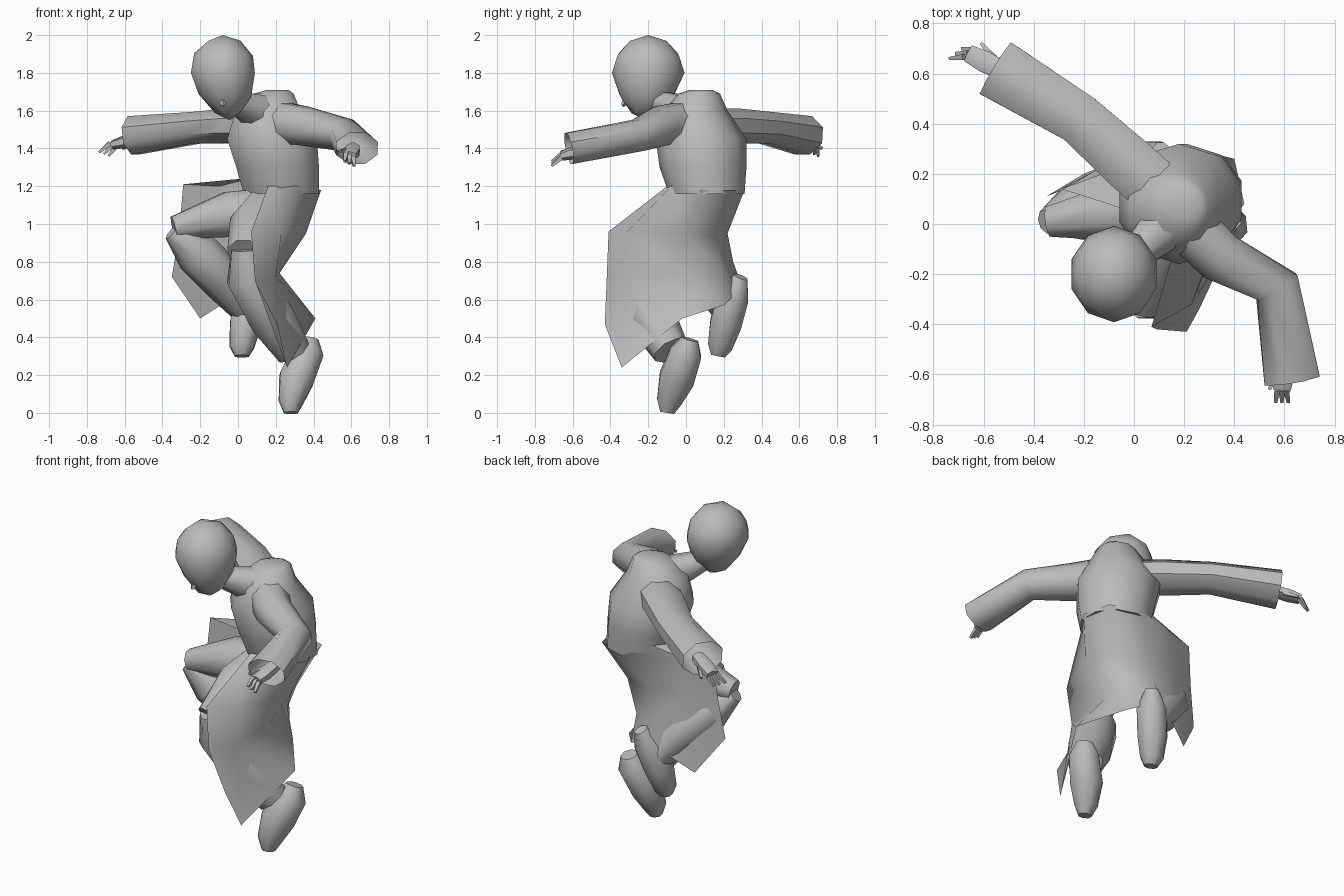
import bpy
import bmesh
import math
from mathutils import Vector, Matrix

old = bpy.data.objects.get("Cube")
if old:
    bpy.data.objects.remove(old, do_unlink=True)

GREY = (.5, .5, .5, 1)
grey = bpy.data.materials.new("plain grey")
grey.use_nodes = True
grey.diffuse_color = GREY
grey.node_tree.nodes["Principled BSDF"].inputs["Base Color"].default_value = GREY


def finish(name, bm, angle=50):
    """Turn a bmesh into a smooth shaded grey object."""
    bmesh.ops.recalc_face_normals(bm, faces=bm.faces[:])
    mesh = bpy.data.meshes.new(name)
    bm.to_mesh(mesh)
    bm.free()
    mesh.materials.append(grey)
    obj = bpy.data.objects.new(name, mesh)
    bpy.context.collection.objects.link(obj)
    bpy.ops.object.select_all(action='DESELECT')
    obj.select_set(True)
    bpy.context.view_layer.objects.active = obj
    bpy.ops.object.shade_smooth_by_angle(angle=math.radians(angle))


def tube(name, sections, sides=8, end_cap=True, level=False):
    """Loft elliptical rings along a path of (x, y, z, half width, half height)."""
    bm = bmesh.new()
    path = [Vector(s[:3]) for s in sections]
    whole = (path[-1] - path[0]).normalized()
    ref = Vector((0, 1, 0)) if abs(whole.z) > .75 else Vector((0, 0, 1))
    rings = []
    for i, section in enumerate(sections):
        ahead = path[min(i + 1, len(path) - 1)]
        behind = path[max(i - 1, 0)]
        along = Vector((0, 0, 1)) if level else (ahead - behind).normalized()
        side = along.cross(ref).normalized()
        up = side.cross(along)
        wide, high = section[3], section[-1]
        ring = []
        for k in range(sides):
            a = math.tau * (k + .5) / sides
            ring.append(bm.verts.new(path[i] + side * wide * math.cos(a) + up * high * math.sin(a)))
        rings.append(ring)
    for low, top in zip(rings, rings[1:]):
        for k in range(sides):
            n = (k + 1) % sides
            bm.faces.new((low[k], low[n], top[n], top[k]))
    bm.faces.new(rings[0])
    if end_cap:
        bm.faces.new(rings[-1])
    finish(name, bm)


def sheet(name, columns):
    """Skin a grid of points, one column per vertical seam."""
    bm = bmesh.new()
    grid = [[bm.verts.new(p) for p in column] for column in columns]
    for left, right in zip(grid, grid[1:]):
        for r in range(len(left) - 1):
            bm.faces.new((left[r], left[r + 1], right[r + 1], right[r]))
    finish(name, bm, angle=60)


# Head, narrowing to a chin that is tucked down
bm = bmesh.new()
bmesh.ops.create_icosphere(bm, subdivisions=2, radius=1)
for v in bm.verts:
    drop = max(0, -v.co.z - .1)
    taper = 1 - .3 * drop
    v.co = Vector((v.co.x * .178 * taper + .04 * drop,
                   v.co.y * .192 * taper - .02 * drop,
                   v.co.z * (.25 if v.co.z < 0 else .2)))
bmesh.ops.translate(bm, verts=bm.verts[:], vec=(-.08, -.2, 1.8))
finish("head", bm)

# Nose
bm = bmesh.new()
bmesh.ops.create_cone(bm, segments=4, radius1=.025, radius2=.008, depth=.04, cap_ends=True)
bmesh.ops.transform(bm, verts=bm.verts[:],
                    matrix=Matrix.Translation((-.08, -.325, 1.64)) @ Matrix.Rotation(math.radians(140), 4, 'X'))
finish("nose", bm)

# Neck rising from the shoulder yoke, and torso of the coat
tube("neck", [(.22, .08, 1.58, .12), (.1, -.03, 1.59, .1), (-.02, -.15, 1.65, .06)])
tube("coat_torso", [
    (.23, .11, 1.16, .21, .2),
    (.21, .09, 1.3, .23, .23),
    (.18, .08, 1.45, .25, .24),
    (.16, .05, 1.6, .18, .17),
    (.19, .07, 1.69, .11, .11),
    (.21, .08, 1.71, .06, .06),
], sides=10, level=True)

# Wide sleeves, open at the cuffs
tube("right_sleeve", [
    (.16, .08, 1.52, .12, .1),
    (-.02, .24, 1.52, .12, .1),
    (-.22, .42, 1.51, .11, .09),
    (-.55, .62, 1.47, .13, .11),
], end_cap=False)
tube("left_sleeve", [
    (.19, .02, 1.54, .12, .12),
    (.34, -.13, 1.52, .11, .11),
    (.57, -.25, 1.47, .1, .09),
    (.63, -.62, 1.4, .12, .09),
], end_cap=False)


def hand(side, wrist, knuckle, tip, spread):
    """Palm, three fingers fanned along the spread direction and a thumb."""
    wrist, knuckle, tip, spread = map(Vector, (wrist, knuckle, tip, spread))
    tube(side + "_palm", [(*wrist, .04, .035), (*wrist.lerp(knuckle, .6), .05, .035),
                          (*knuckle, .04, .025)], sides=6)
    for i in (-1, 0, 1):
        tube(f"{side}_finger_{i + 2}", [(*(knuckle + spread * i * .7), .017),
                                        (*(tip + spread * i), .009)], sides=4)
    mid = wrist.lerp(knuckle, .5)
    tube(side + "_thumb", [(*(mid + spread), .018), (*(knuckle + spread * 2), .009)], sides=4)


hand("right", (-.5, .6, 1.46), (-.66, .68, 1.42), (-.71, .68, 1.37), (.025, .02, -.01))
hand("left", (.61, -.5, 1.4), (.59, -.66, 1.36), (.59, -.71, 1.32), (-.025, 0, .012))

# Trousers: one leg raised to the side, one bent forward
tube("right_thigh", [(.14, .08, 1.05, .15), (-.05, .05, 1.05, .13), (-.34, .01, .98, .065)])
tube("right_shin", [(-.35, .01, .96, .05), (-.22, .05, .85, .12), (-.08, .13, .71, .12), (.04, .21, .56, .09)])
tube("left_thigh", [(.18, .08, 1.08, .15), (.08, -.13, .99, .13), (.04, -.31, .84, .1)])
tube("left_shin", [(.04, -.3, .87, .08), (.05, -.27, .72, .12), (.18, -.18, .5, .13), (.29, -.08, .33, .1)])

# Boots with the toes pointing down
tube("right_boot", [
    (.11, .29, .72, .04),
    (.08, .25, .62, .09),
    (.04, .21, .47, .09),
    (.02, .18, .35, .07),
    (.02, .17, .3, .04),
])
tube("left_boot", [
    (.38, .02, .39, .05),
    (.37, 0, .32, .09),
    (.31, -.05, .18, .1),
    (.28, -.09, .06, .07),
    (.28, -.1, .0, .04),
])

# Coat skirt from the front edge, round the left side and back, to the right flap
sheet("coat_skirt", [
    [(.16, -.1, 1.2), (.07, -.41, .96), (.09, -.42, .7), (.21, -.43, .47)],
    [(.32, -.08, 1.2), (.23, -.32, .95), (.2, -.31, .72), (.26, -.34, .24)],
    [(.44, .08, 1.18), (.36, 0, .95), (.22, 0, .74), (.41, -.02, .5)],
    [(.4, .26, 1.18), (.3, .15, .94), (.21, .19, .76), (.24, .2, .57)],
    [(.2, .31, 1.18), (.08, .22, .95), (.06, .25, .8), (.05, .3, .66)],
    [(.06, .24, 1.24), (-.1, .21, 1.2), (-.14, .19, .97), (-.2, .2, .5)],
    [(.02, .04, 1.24), (-.29, .14, 1.21), (-.31, .13, .97), (-.35, .11, .72)],
])
